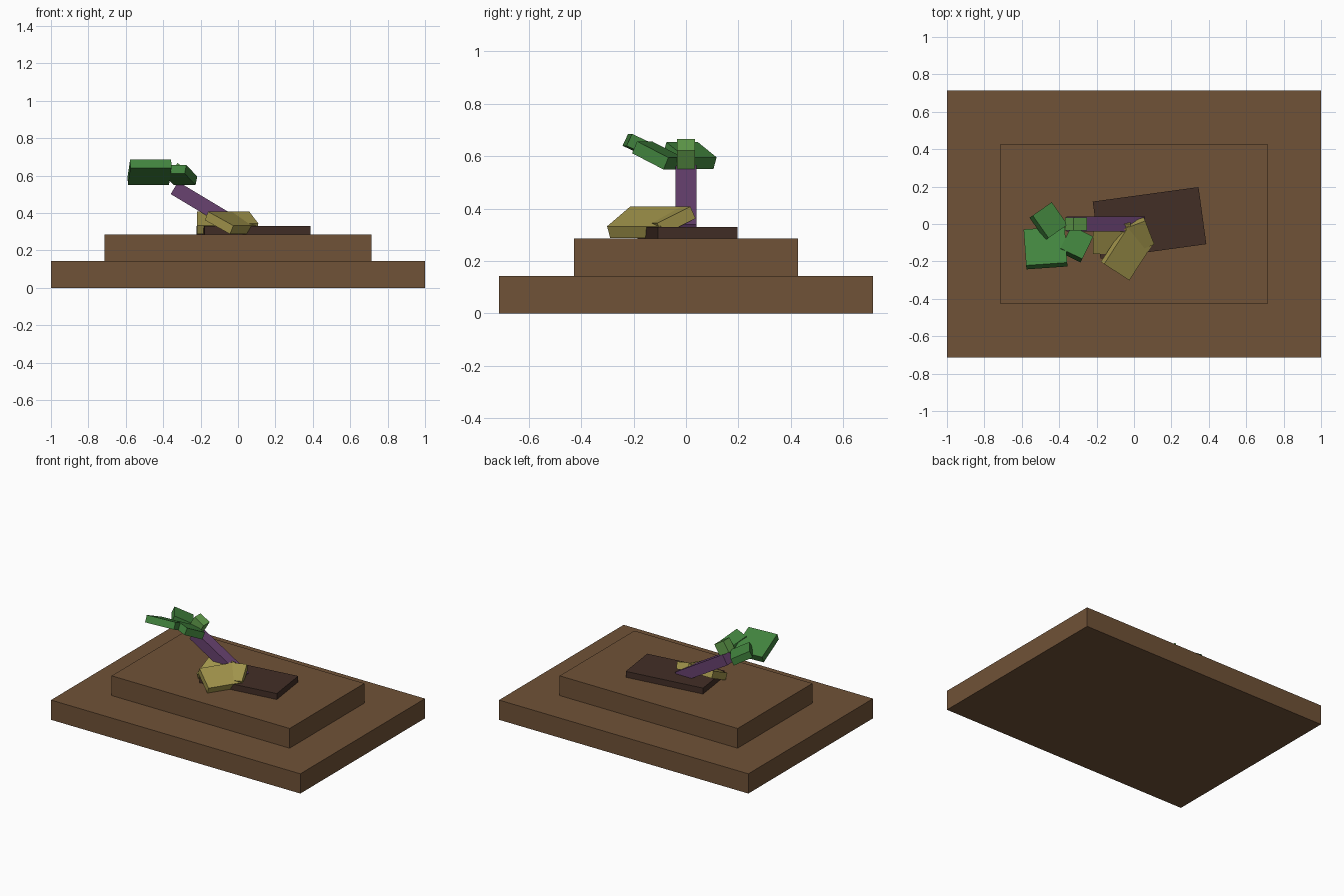
import bpy
from math import radians
from mathutils import Euler

cube = bpy.data.objects.get("Cube")
if cube:
    bpy.data.objects.remove(cube, do_unlink=True)


def linear(c):
    c /= 255
    return c / 12.92 if c <= 0.04045 else ((c + 0.055) / 1.055) ** 2.4


def material(name, rgb):
    m = bpy.data.materials.new(name)
    m.use_nodes = True
    color = [linear(c) for c in rgb] + [1]
    m.diffuse_color = color
    m.node_tree.nodes["Principled BSDF"].inputs["Base Color"].default_value = color
    return m


wood = material("brown wood", (112, 82, 55))
soil = material("dark soil", (66, 46, 38))
stem_purple = material("purple", (104, 66, 112))
leaf_green = material("leaf green", (66, 132, 62))
bud_green = material("light green", (100, 162, 78))
petal_tan = material("olive tan", (162, 149, 76))


def box(name, center, size, mat, tilt=0, turn=0, pitch=0):
    """Flat-faced block: tilt about x, pitch about y, then turn about z."""
    bpy.ops.mesh.primitive_cube_add(size=1, location=center)
    ob = bpy.context.object
    ob.name = name
    ob.scale = size
    ob.rotation_euler = Euler([radians(a) for a in (tilt, pitch, turn)])
    ob.data.materials.append(mat)
    return ob


def plate(name, center, width, length, downhill, mat):
    """Tilted plate that descends toward the heading 'downhill' (degrees from +x)."""
    box(name, center, (width, length, 0.05), mat, tilt=-25, turn=downhill - 90)


# Stepped plinth and the turned slab on it
box("lower_step", (0, 0, 0.0715), (2, 1.428, 0.143), wood)
box("upper_step", (0, 0, 0.2145), (1.428, 0.856, 0.143), wood)
box("slab", (0.083, 0.006, 0.3075), (0.571, 0.308, 0.043), soil, turn=7.8)

# Leaning stem and bud
box("stem", (-0.15, 0, 0.42), (0.443, 0.08, 0.077), stem_purple, pitch=31)
box("bud", (-0.31, 0, 0.608), (0.085, 0.07, 0.085), bud_green, pitch=31)

# Leaves at the top of the stem
plate("large_leaf", (-0.473, -0.128, 0.6175), 0.22, 0.213, 94, leaf_green)
plate("back_leaf", (-0.457, 0.015, 0.602), 0.147, 0.137, 35, leaf_green)
plate("inner_leaf", (-0.31, -0.108, 0.603), 0.13, 0.147, 64, leaf_green)

# Petals around the foot of the stem
plate("front_petal", (-0.035, -0.15, 0.347), 0.243, 0.177, -33, petal_tan)
plate("left_petal", (0.02, -0.06, 0.353), 0.13, 0.15, -69, petal_tan)
plate("right_petal", (-0.12, -0.07, 0.347), 0.2, 0.177, -90, petal_tan)
